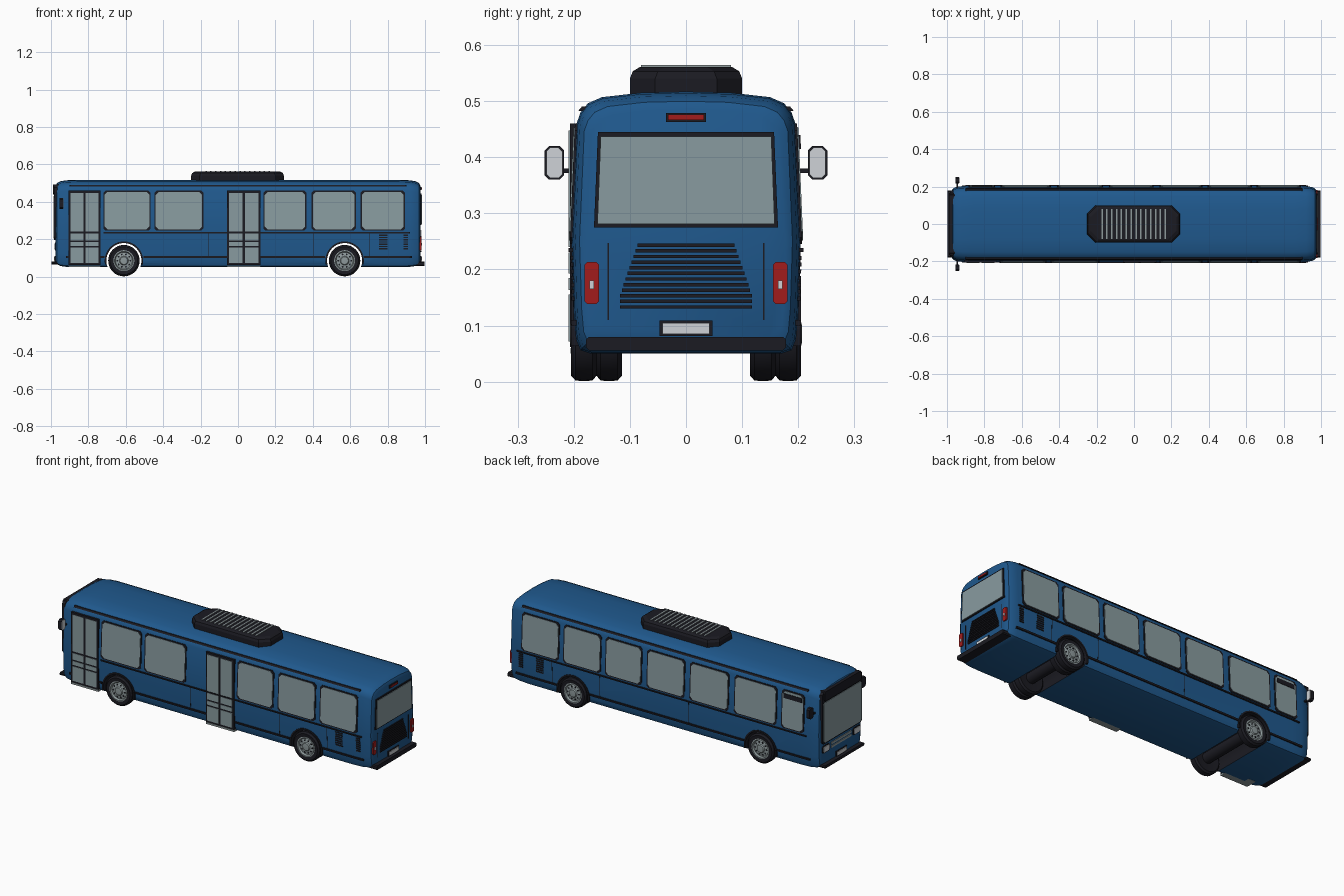
import bpy, bmesh
from math import cos, sin, pi, hypot, radians

cube = bpy.data.objects.get("Cube")
if cube:
    bpy.data.objects.remove(cube)


def material(name, colour, rough=0.5):
    m = bpy.data.materials.new(name)
    m.use_nodes = True
    m.diffuse_color = (*colour, 1)
    node = m.node_tree.nodes["Principled BSDF"]
    node.inputs["Base Color"].default_value = (*colour, 1)
    node.inputs["Roughness"].default_value = rough
    return m


BLUE = material("body blue", (0.014, 0.10, 0.27))
BLACK = material("trim black", (0.011, 0.011, 0.016))
GLASS = material("window glass", (0.25, 0.33, 0.35))
RED = material("lamp red", (0.36, 0.012, 0.012))
WHITE = material("pale white", (0.62, 0.65, 0.68))
GREY = material("wheel grey", (0.27, 0.32, 0.33))

AXLES = (-0.61, 0.57)
AXLE_Z, ARCH_R = 0.085, 0.094
# Half cross-section of the body, bottom to roof
PROFILE = [(0.17, 0.05), (0.188, 0.056), (0.196, 0.075), (0.2, 0.12), (0.204, 0.25), (0.195, 0.46),
           (0.188, 0.48), (0.175, 0.496), (0.15, 0.507), (0.08, 0.515), (0, 0.517)]


def side_y(z):
    for (ya, za), (yb, zb) in zip(PROFILE, PROFILE[1:]):
        if za <= z <= zb:
            return ya + (yb - ya) * (z - za) / (zb - za)
    return PROFILE[0][0]


# Placements: outline (u, v) and depth d to a point
def along_x(u, v, d): return (d, u, v)
def along_y(u, v, d): return (u, d, v)
def along_z(u, v, d): return (u, v, d)


def on_side(s):
    return lambda u, v, d: (u, s * (side_y(v) + d), v)


def rect(u0, u1, v0, v1, c=0):
    if not c:
        return [(u0, v0), (u1, v0), (u1, v1), (u0, v1)]
    return [(u0 + c, v0), (u1 - c, v0), (u1, v0 + c), (u1, v1 - c),
            (u1 - c, v1), (u0 + c, v1), (u0, v1 - c), (u0, v0 + c)]


def arc(cx, cz, r, a0, a1, n):
    angles = [radians(a0 + (a1 - a0) * i / n) for i in range(n + 1)]
    return [(cx + r * cos(a), cz + r * sin(a)) for a in angles]


def circle(cx, cz, r, n=32):
    return arc(cx, cz, r, 0, 360, n)[:-1]


def finish(name, bm, mat, smooth=False):
    bmesh.ops.recalc_face_normals(bm, faces=bm.faces)
    me = bpy.data.meshes.new(name)
    bm.to_mesh(me)
    bm.free()
    me.materials.append(mat)
    if smooth:
        me.shade_smooth()
        me.set_sharp_from_angle(angle=radians(35))
    ob = bpy.data.objects.new(name, me)
    bpy.context.scene.collection.objects.link(ob)
    return ob


def loft(bm, rings, cap=True):
    rows = [[bm.verts.new(p) for p in ring] for ring in rings]
    n = len(rows[0])
    for a, b in zip(rows, rows[1:]):
        for i in range(n):
            bm.faces.new((a[i], a[(i + 1) % n], b[(i + 1) % n], b[i]))
    if cap:
        bm.faces.new(rows[0])
        bm.faces.new(rows[-1])


def part(name, mat, shapes, smooth=False):
    """One object from prisms given as (outline, placement, depth0, depth1)."""
    bm = bmesh.new()
    for pts, place, d0, d1 in shapes:
        loft(bm, [[place(u, v, d) for u, v in pts] for d in (d0, d1)])
    return finish(name, bm, mat, smooth)


def lathe(name, mat, profile, cx, cy, s, n=32):
    """Spin (radius, outward offset) points about a wheel axis."""
    bm = bmesh.new()
    loft(bm, [[(x, cy + s * off, z) for x, z in circle(cx, AXLE_Z, r, n)] for r, off in profile])
    return finish(name, bm, mat, True)


# Body shell with rounded ends
section = PROFILE + [(-y, z) for y, z in PROFILE[-2::-1]]
ends = [(0.975, 0.87), (0.968, 0.93), (0.95, 0.97), (0.92, 0.99), (0.86, 1)]
stations = [(-x, k) for x, k in ends] + [(0, 1)] + ends[::-1]
bm = bmesh.new()
loft(bm, [[(x, y * k, 0.27 + (z - 0.27) * k) for y, z in section] for x, k in stations])
body = finish("body", bm, BLUE)

# Wheel tunnels cut through the body, lined in black
cutter = part("arch_cutter", BLACK, [(circle(ax, AXLE_Z, ARCH_R, 48), along_y, -0.3, 0.3) for ax in AXLES])
cutter.hide_render = True
mod = body.modifiers.new("arches", "BOOLEAN")
mod.operation, mod.solver, mod.object = "DIFFERENCE", "EXACT", cutter
graph = bpy.context.evaluated_depsgraph_get()
shell = bpy.data.meshes.new_from_object(body.evaluated_get(graph))
body.modifiers.clear()
body.data = shell
bpy.data.objects.remove(cutter)
shell.materials.clear()
shell.materials.append(BLUE)
shell.materials.append(BLACK)
for f in shell.polygons:
    f.material_index = 0
    for ax in AXLES:
        dx, dz = ax - f.center.x, AXLE_Z - f.center.z
        d = hypot(dx, dz)
        if abs(d - ARCH_R) < 0.004 and (f.normal.x * dx + f.normal.z * dz) / d > 0.9:
            f.material_index = 1
shell.shade_smooth()
shell.set_sharp_from_angle(angle=radians(35))

# Side windows
SHARED = [(0.136, 0.366), (0.393, 0.63), (0.656, 0.893)]
WINDOWS = {-1: SHARED + [(-0.72, -0.467), (-0.447, -0.185)],
           1: SHARED + [(-0.134, 0.105), (-0.411, -0.165), (-0.713, -0.445), (-0.885, -0.742)]}
for s, side in ((-1, "right"), (1, "left")):
    skin = on_side(s)
    part(side + "_window_frames", BLACK,
         [(rect(a, b, 0.245, 0.46, 0.012), skin, -0.004, 0.003) for a, b in WINDOWS[s]])
    part(side + "_window_glass", GLASS,
         [(rect(a + 0.007, b - 0.007, 0.252, 0.453, 0.016), skin, 0, 0.005) for a, b in WINDOWS[s]])

    # Gutter, belt line, lower rail and panel seams
    strips = [(-0.9, 0.9, 0.482, 0.49), (-0.72 if s < 0 else -0.9, 0.92, 0.231, 0.238),
              (-0.505, 0.465, 0.1, 0.11), (0.675, 0.93, 0.1, 0.11), (-0.92, -0.715, 0.1, 0.11)]
    part(side + "_trim_strips", BLACK, [(rect(*r), skin, -0.004, 0.006) for r in strips])
    part(side + "_panel_seams", BLACK,
         [(rect(x, x + 0.003, 0.11, 0.231), skin, -0.002, 0.001) for x in (-0.16, 0.4, 0.7)])
    part(side + "_vents", BLACK,
         [(rect(a, b, z, z + 0.007), skin, -0.002, 0.003)
          for a, b in ((0.755, 0.8), (0.885, 0.91)) for z in [0.145 + 0.012 * i for i in range(7)]])

    # Wheel arch lips
    part(side + "_arch_lips", BLACK,
         [(arc(ax, AXLE_Z, 0.103, -12, 192, 24) + arc(ax, AXLE_Z, ARCH_R, 192, -12, 24), along_y,
           s * 0.192, s * 0.205) for ax in AXLES])

    # Wheels, twin at the rear
    for ax, y in ((AXLES[0], 0.182), (AXLES[1], 0.182), (AXLES[1], 0.137)):
        lathe(side + "_tyre", BLACK, [(0.05, -0.02), (0.074, -0.023), (0.083, -0.015), (0.084, 0),
                                      (0.083, 0.015), (0.074, 0.023), (0.056, 0.021), (0.05, 0.01)], ax, s * y, s)
    for ax in AXLES:
        lathe(side + "_wheel_hub", GREY, [(0.056, 0), (0.056, 0.022), (0.05, 0.023), (0.045, 0.014),
                                          (0.024, 0.018), (0.02, 0.024), (0.008, 0.025)], ax, s * 0.182, s)
        holes = [circle(*p, 0.005, 8) for p in circle(ax, AXLE_Z, 0.035, 10)]
        part(side + "_hub_holes", BLACK, [(h, along_y, s * 0.195, s * 0.1995) for h in holes])

    # Mirror with arm
    m0, m1 = sorted((s * 0.217, s * 0.252))
    part(side + "_mirror_shell", BLACK, [(rect(m0, m1, 0.36, 0.42, 0.008), along_x, -0.955, -0.935),
                                         (rect(-0.95, -0.94, 0.372, 0.38), along_y, s * 0.18, s * 0.225)])
    part(side + "_mirror_glass", WHITE,
         [(rect(m0 + 0.003, m1 - 0.003, 0.363, 0.417, 0.007), along_x, -0.936, -0.932)])

    # Tail lamps and headlamps
    t0, t1 = sorted((s * 0.155, s * 0.181))
    part(side + "_tail_lamp", RED, [(rect(t0, t1, 0.138, 0.213, 0.005), along_x, 0.95, 0.981)])
    part(side + "_reversing_lamp", WHITE, [(rect(t0 + 0.009, t1 - 0.009, 0.165, 0.18), along_x, 0.98, 0.984)])
    h0, h1 = sorted((s * 0.105, s * 0.17))
    part(side + "_headlamp_rim", BLACK, [(rect(h0, h1, 0.14, 0.182, 0.008), along_x, -0.979, -0.96)])
    part(side + "_headlamp", WHITE, [(rect(h0 + 0.006, h1 - 0.006, 0.146, 0.176, 0.006), along_x, -0.982, -0.97)])

# Driver's window top strip
part("driver_window_strip", BLACK, [(rect(-0.87, -0.757, 0.415, 0.44), on_side(1), 0, 0.008)])

# Axles
part("axles", BLACK, [(circle(ax, AXLE_Z, 0.03, 16), along_y, -0.17, 0.17) for ax in AXLES], True)

# Double-leaf passenger doors
for name, a, b in (("front_door", -0.906, -0.735), ("middle_door", -0.058, 0.12)):
    part(name + "_frame", BLACK, [(rect(a, b, 0.062, 0.46), along_y, -0.192, -0.207)])
    mid = (a + b) / 2
    part(name + "_glass", GLASS,
         [(rect(u0, u1, z0, z1), along_y, -0.2, -0.209)
          for u0, u1 in ((a + 0.01, mid - 0.006), (mid + 0.006, b - 0.01))
          for z0, z1 in ((0.072, 0.155), (0.163, 0.185), (0.193, 0.23), (0.24, 0.448))])
    part(name + "_step", GREY, [(rect(a, b, 0.05, 0.06), along_y, -0.14, -0.206)])

# Roof unit with pale slats
bm = bmesh.new()
loft(bm, [[(*p, z) for p in rect(k - 0.25, 0.245 - k, k - 0.1, 0.1 - k, 0.045)]
          for z, k in ((0.505, 0), (0.54, 0), (0.553, 0.005), (0.561, 0.018))])
finish("roof_unit", bm, BLACK)
part("roof_slats", GREY, [(rect(x, x + 0.008, -0.08, 0.08), along_z, 0.555, 0.564)
                          for x in [-0.175 + 0.026 * i for i in range(14)]])

# Rear window, brake lamp, engine grille, plate and bumper
part("rear_window_frame", BLACK, [([(-0.164, 0.275), (0.164, 0.275), (0.157, 0.445), (-0.157, 0.445)],
                                   along_x, 0.965, 0.981)])
part("rear_window_glass", GLASS, [([(-0.158, 0.281), (0.158, 0.281), (0.152, 0.437), (-0.152, 0.437)],
                                   along_x, 0.97, 0.984)])
part("brake_lamp_rim", BLACK, [(rect(-0.036, 0.036, 0.463, 0.479), along_x, 0.95, 0.982)])
part("brake_lamp", RED, [(rect(-0.032, 0.032, 0.466, 0.476), along_x, 0.96, 0.985)])
slats = [(0.13 + 0.01 * i, 0.118 - 0.0035 * max(0, i - 2)) for i in range(12)]
part("rear_grille", BLACK, [(rect(-w, w, z, z + 0.006), along_x, 0.97, 0.98) for z, w in slats])
part("rear_seams", BLACK, [(rect(y, y + 0.003, 0.11, 0.247), along_x, 0.97, 0.977) for y in (-0.14, 0.137)])

# Windscreen with dark destination panel, front grille
part("windscreen_frame", BLACK, [(rect(-0.178, 0.178, 0.195, 0.488, 0.012), along_x, -0.965, -0.983)])
part("windscreen_glass", GLASS, [(rect(-0.17, 0.17, 0.203, 0.43, 0.01), along_x, -0.97, -0.986)])
part("destination_visor", BLACK, [(rect(-0.165, 0.165, 0.438, 0.492, 0.01), along_x, -0.945, -0.989)])
part("front_grille", GREY, [(rect(-0.09, 0.09, z, z + 0.012), along_x, -0.97, -0.979) for z in (0.145, 0.165)])

# Number plates and bumpers at both ends
for s, end in ((-1, "front"), (1, "rear")):
    part(end + "_plate_rim", BLACK, [(rect(-0.047, 0.047, 0.081, 0.109), along_x, s * 0.96, s * 0.981)])
    part(end + "_plate", WHITE, [(rect(-0.042, 0.042, 0.085, 0.105), along_x, s * 0.97, s * 0.984)])
    low = 0.056 if s > 0 else 0.064
    part(end + "_bumper", BLACK, [(rect(-0.178, 0.178, low, 0.08, 0.005), along_x, s * 0.945, s * 0.998)])
